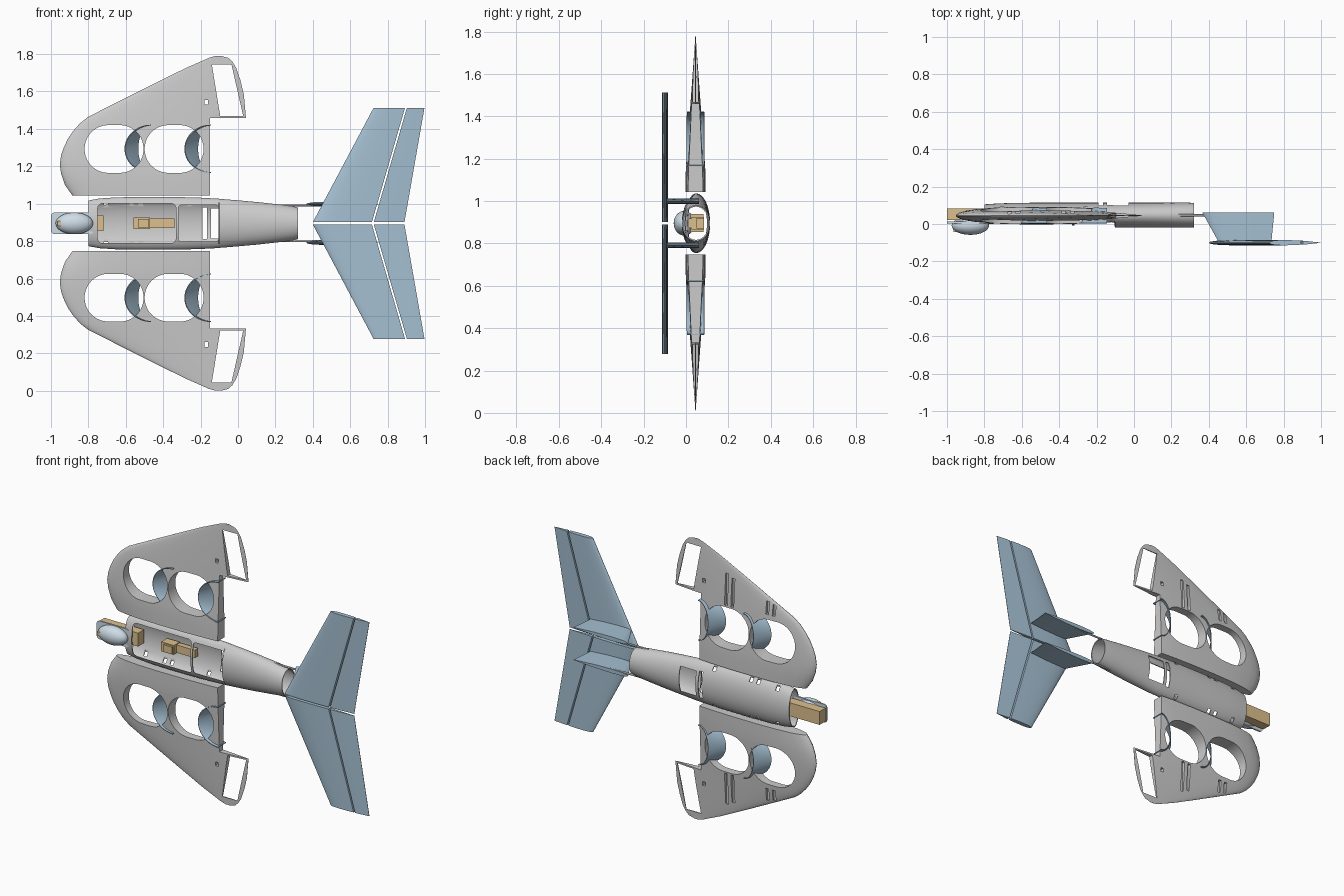
import bpy, bmesh
from math import sin, cos, pi, radians

if "Cube" in bpy.data.objects:
    bpy.data.objects.remove(bpy.data.objects["Cube"])

CZ, CY = 0.895, 0.045          # mirror height, wing mid plane


def material(name, rgb):
    m = bpy.data.materials.new(name)
    m.diffuse_color = (*rgb, 1)
    m.use_nodes = True
    m.node_tree.nodes["Principled BSDF"].inputs["Base Color"].default_value = m.diffuse_color
    return m


BLUE = material("blue", (0.38, 0.53, 0.65))
TAN = material("tan", (0.72, 0.53, 0.27))
PALE = material("pale", (0.62, 0.72, 0.80))


def finish(name, bm, mat=None):
    bmesh.ops.recalc_face_normals(bm, faces=bm.faces[:])
    me = bpy.data.meshes.new(name)
    bm.to_mesh(me)
    bm.free()
    ob = bpy.data.objects.new(name, me)
    bpy.context.collection.objects.link(ob)
    if mat:
        me.materials.append(mat)
    return ob


def select(ob):
    bpy.ops.object.select_all(action='DESELECT')
    ob.select_set(True)
    bpy.context.view_layer.objects.active = ob


def smooth(ob):
    select(ob)
    bpy.ops.object.shade_smooth_by_angle(angle=radians(30))
    return ob


def loft(name, rings, mat=None, closed=True, caps=True):
    bm = bmesh.new()
    vs = [[bm.verts.new(p) for p in r] for r in rings]
    n = len(rings[0])
    for a, b in zip(vs, vs[1:]):
        for i in range(n if closed else n - 1):
            j = (i + 1) % n
            bm.faces.new((a[i], a[j], b[j], b[i]))
    if caps:
        bm.faces.new(vs[0])
        bm.faces.new(vs[-1])
    return finish(name, bm, mat)


def prism(name, pts, y0, y1, mat=None):
    return loft(name, [[(x, y, z) for x, z in pts] for y in (y0, y1)], mat)


def box(name, x0, x1, y0, y1, z0, z1, mat=None):
    return prism(name, [(x0, z0), (x1, z0), (x1, z1), (x0, z1)], y0, y1, mat)


def rounded(x0, x1, z0, z1, r, n=12):
    pts = []
    for k, (x, z) in enumerate([(x1 - r, z1 - r), (x0 + r, z1 - r), (x0 + r, z0 + r), (x1 - r, z0 + r)]):
        for i in range(n + 1):
            a = pi / 2 * (k + i / n)
            pts.append((x + r * cos(a), z + r * sin(a)))
    return pts


def apply_mod(ob, kind, **settings):
    select(ob)
    m = ob.modifiers.new("m", kind)
    for k, v in settings.items():
        setattr(m, k, v)
    bpy.ops.object.modifier_apply(modifier=m.name)


def cut(ob, cutters):
    for c in cutters:
        apply_mod(ob, 'BOOLEAN', operation='DIFFERENCE', solver='EXACT', object=c)
        bpy.data.objects.remove(c)


def mirror(ob, name):
    me = ob.data.copy()
    for v in me.vertices:
        v.co.z = 2 * CZ - v.co.z
    me.flip_normals()
    new = bpy.data.objects.new(name, me)
    bpy.context.collection.objects.link(new)
    return smooth(new)


def both(ob, part):
    ob.name = "upper_" + part
    smooth(ob)
    mirror(ob, "lower_" + part)


def airfoil(le, te, half, prof):
    """Closed loop of (x, offset) pairs."""
    top = [(le + (te - le) * u, half * f) for u, f in prof]
    return top + [(x, -t) for x, t in reversed(top)]


WING = [(0, .04), (.006, .2), (.02, .38), (.05, .57), (.1, .74), (.2, .92), (.35, 1),
        (.55, .98), (.7, .88), (.8, .74), (.9, .42), (1, .04)]
STAB = [(0, .05), (.02, .35), (.08, .65), (.2, .9), (.4, 1), (.7, .95), (1, .75)]
FLAP = [(0, .75), (.4, .5), (1, .06)]
FIN = [(0, .05), (.02, .4), (.1, .8), (.3, 1), (.6, .8), (1, .1)]

# Wing: z, leading edge x, trailing edge x
stations = [(1.043, -.885, .04), (1.10, -.925, .04), (1.16, -.946, .04), (1.21, -.953, .04),
            (1.26, -.946, .04), (1.30, -.932, .04), (1.35, -.908, .04), (1.39, -.88, .04),
            (1.43, -.845, .041), (1.465, -.80, .042), (1.585, -.562, .031), (1.66, -.412, .013),
            (1.725, -.28, -.009), (1.76, -.20, -.03), (1.78, -.155, -.052), (1.79, -.12, -.09)]


def wing_half(z):
    return max(.001, min(.047, .045 * (1.79 - z) / .62))


wing = loft("upper_wing", [[(x, CY + t, z) for x, t in airfoil(le, te, wing_half(z), WING)]
                           for z, le, te in stations])
cutters = [box("c", -.15, .3, -.2, .3, .9, 1.458),
           prism("c", [(-.14, 1.745), (-.035, 1.745), (.028, 1.468), (-.095, 1.468)], -.2, .3),
           prism("c", rounded(-.82, -.505, 1.165, 1.42, .127, 16), -.2, .3),
           prism("c", rounded(-.499, -.184, 1.165, 1.42, .127, 16), -.2, .3),
           box("c", -.18, -.16, -.2, .3, 1.53, 1.555)]
for x, z0, z1 in [(-.33, 1.43, 1.63), (-.375, 1.43, 1.61), (-.62, 1.45, 1.53), (-.665, 1.45, 1.52)]:
    cutters.append(box("c", x - .01, x + .01, CY + .004, .3, z0, z1))
cut(wing, cutters)
both(wing, "wing")

# Curved deflector vanes at the rear of each duct
for part, cx in (("front_duct_vane", -.465), ("rear_duct_vane", -.145)):
    rings = []
    for k in range(7):
        f = k / 6
        rx = .14 - .07 * f
        rings.append([(cx - rx * sin(pi * i / 24), .004 + .082 * f, 1.293 + .127 * cos(pi * i / 24))
                      for i in range(25)])
    vane = loft(part, rings, BLUE, closed=False, caps=False)
    apply_mod(vane, 'SOLIDIFY', thickness=.005, offset=0)
    both(vane, part)

# Fuselage shell: x, half width in z, depth to the back, depth to the front
hull = [(-.80, .122, .058, .045), (-.74, .133, .062, .048), (-.65, .139, .066, .05),
        (-.5, .141, .067, .052), (-.3, .140, .067, .054), (-.2, .137, .067, .055),
        (-.105, .132, .067, .056), (-.1, .131, .067, .066), (0, .123, .067, .067),
        (.1, .114, .067, .067), (.2, .103, .067, .067), (.29, .092, .067, .067), (.322, .084, .066, .066)]
rings = []
for x, hz, back, front in hull:
    rings.append([(x, .047 + (back if sin(a) > 0 else front) * sin(a), CZ + hz * cos(a))
                  for a in (2 * pi * i / 64 for i in range(64))])
fuselage = loft("fuselage", rings, caps=False)
apply_mod(fuselage, 'SOLIDIFY', thickness=.006, offset=-1)
cutters = [prism("c", rounded(-.75, -.332, CZ - .106, CZ + .106, .025, 6), -.2, .045),
           prism("c", rounded(-.318, -.105, CZ - .098, CZ + .098, .015, 6), -.2, .045),
           box("c", -.19, -.165, .06, .3, CZ - .085, CZ + .085),
           box("c", -.145, -.03, .06, .3, CZ - .08, CZ + .08)]
for x in (-.705, -.57, -.52, -.26):
    cutters.append(box("c", x - .011, x + .011, .07, .09, .6, 1.2))
cut(fuselage, cutters)
smooth(fuselage)

# Equipment boxes
box("nose_battery", -1, -.72, .022, .082, .853, .938, TAN)
box("bay_controller", -.56, -.47, .025, .085, .865, .925, TAN)
box("bay_controller_lid", -.535, -.475, .012, .025, .872, .918, TAN)
box("bay_receiver", -.47, -.34, .05, .085, .87, .92, TAN)

# Nose pod and its mounting plate
prism("nose_plate", rounded(-1, -.77, .837, .953, .02, 6), .004, .014, PALE)
bm = bmesh.new()
bmesh.ops.create_uvsphere(bm, u_segments=32, v_segments=20, radius=1)
for v in bm.verts:
    v.co = (-.875 + .1 * v.co.x, -.008 + .05 * v.co.y, CZ + .058 * v.co.z)
smooth(finish("nose_pod", bm, PALE))
box("pod_lens", -.965, -.935, -.042, -.01, .882, .908, TAN)

# Swept tailplane with hinged elevator
tail_z = (.901, 1.513)
edges = [(.40, .72, .89), (.725, .897, .997)]
stab = [[(x, -.1 + t, z) for x, t in airfoil(e[0], e[1] - .004, .014, STAB)] for z, e in zip(tail_z, edges)]
flap = [[(x, -.1 + t, z) for x, t in airfoil(e[1] + .006, e[2], .014, FLAP)] for z, e in zip(tail_z, edges)]
both(loft("stab", stab, BLUE), "tailplane")
both(loft("flap", flap, BLUE), "elevator")

# Fins and the rods carrying them
fin = [[(x, y, .998 + t) for x, t in airfoil(le, te, .013, FIN)]
       for y, le, te in ((-.092, .45, .735), (.062, .365, .75))]
both(loft("fin", fin, BLUE), "fin")
rod = [[(x, .047 + .006 * cos(2 * pi * i / 12), .99 + .006 * sin(2 * pi * i / 12)) for i in range(12)]
       for x in (.19, .5)]
both(loft("rod", rod), "tail_rod")
